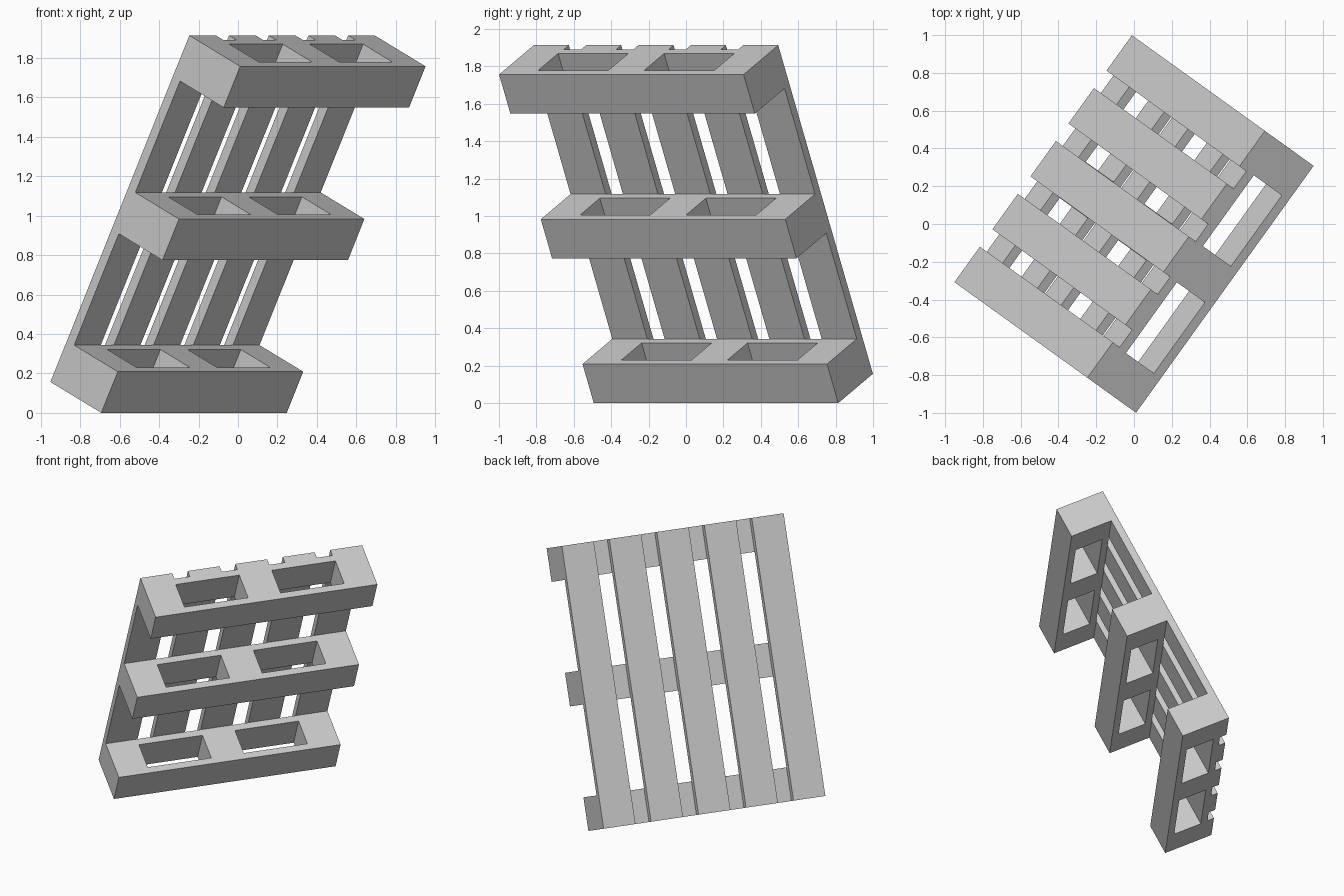
import bpy, bmesh
from math import sin, cos, radians
from mathutils import Matrix, Vector

if "Cube" in bpy.data.objects:
    bpy.data.objects.remove(bpy.data.objects["Cube"])

W, L, T = 1.61, 1.959, 0.354       # across the slats, along the slats, thickness
BOARD = 0.05                       # board thickness
SLAT_W, RUN_W = 0.231, 0.233
YAW, TILT = radians(54.28), radians(63.73)

# Local frame of the tilted pallet: u = runner direction, v = slat direction, t = depth
u = Vector((cos(YAW), sin(YAW), 0))
n = Vector((sin(YAW), -cos(YAW), 0))
z = Vector((0, 0, 1))
v = n * cos(TILT) + z * sin(TILT)
t = n * sin(TILT) - z * cos(TILT)
height = L * sin(TILT) + T * cos(TILT)
POSE = (Matrix.Translation((0, 0, height / 2)) @ Matrix((u, v, t)).transposed().to_4x4()
        @ Matrix.Translation((-W / 2, -L / 2, -T / 2)))


def add_part(name, us, ts, v0, v1, holes=()):
    """Extrude a u-t profile (a lattice with open cells) from v0 to v1."""
    bm = bmesh.new()
    grid = [[bm.verts.new((a, v0, c)) for c in ts] for a in us]
    for i in range(len(us) - 1):
        for j in range(len(ts) - 1):
            if (i, j) not in holes:
                bm.faces.new((grid[i][j], grid[i + 1][j], grid[i + 1][j + 1], grid[i][j + 1]))
    base = bm.faces[:]
    ext = bmesh.ops.extrude_face_region(bm, geom=base, use_keep_orig=True)
    moved = [g for g in ext["geom"] if isinstance(g, bmesh.types.BMVert)]
    bmesh.ops.translate(bm, verts=moved, vec=(0, v1 - v0, 0))
    bmesh.ops.recalc_face_normals(bm, faces=bm.faces[:])
    me = bpy.data.meshes.new(name)
    bm.to_mesh(me)
    bm.free()
    ob = bpy.data.objects.new(name, me)
    bpy.context.collection.objects.link(ob)
    ob.matrix_world = POSE
    return ob


# Five deck slats
for i in range(5):
    u0 = i * (W - SLAT_W) / 4
    add_part(f"deck_slat_{i + 1}", (u0, u0 + SLAT_W), (0, BOARD), 0, L)

# Three runners, each with two fork openings
us = (0, 0.225, 0.687, W - 0.687, W - 0.225, W)
ts = (BOARD, 2 * BOARD, T - BOARD, T)
for i, name in enumerate(("lower", "middle", "upper")):
    v0 = i * (L - RUN_W) / 2
    add_part(f"{name}_runner", us, ts, v0, v0 + RUN_W, holes={(1, 1), (3, 1)})
